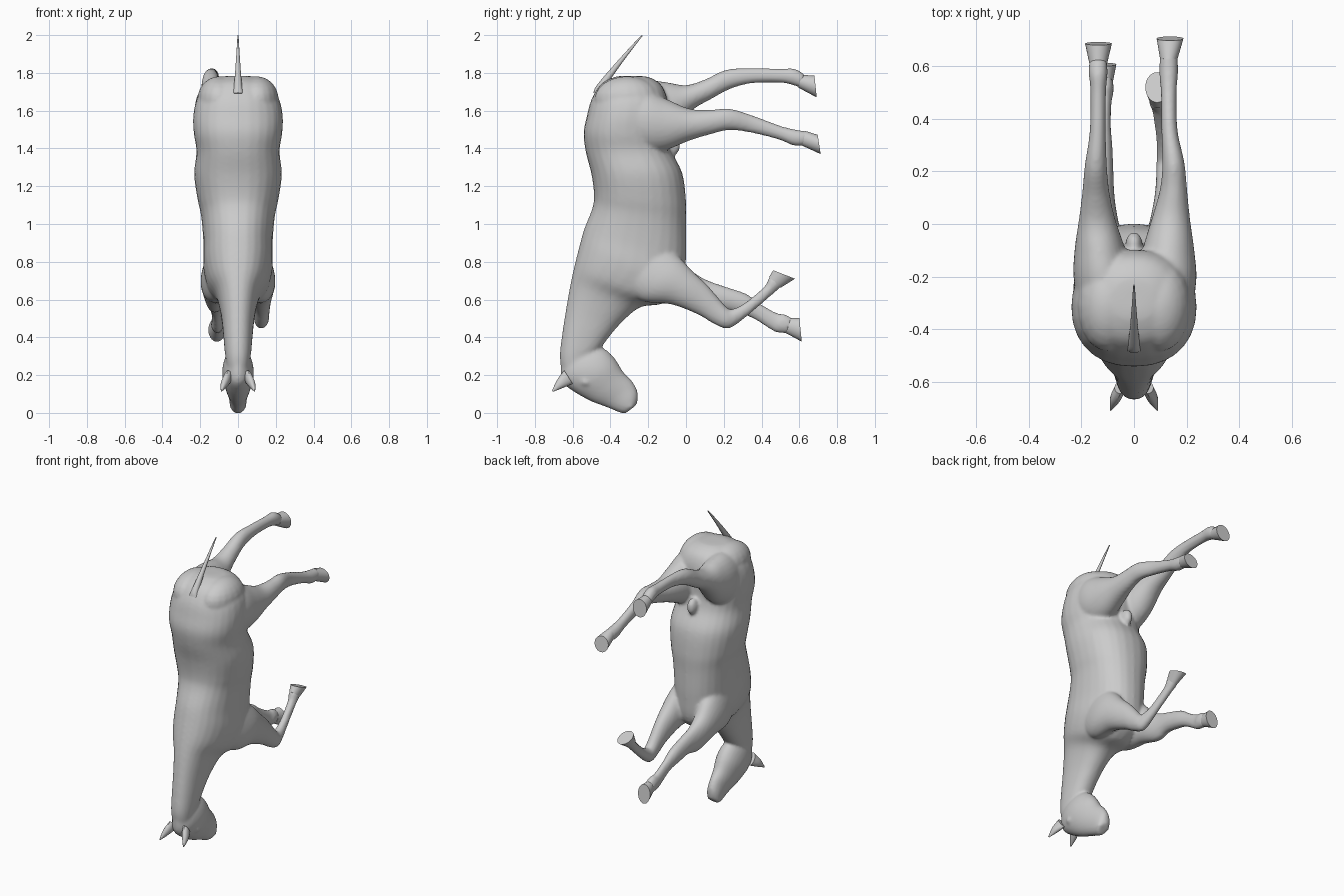
import bpy, bmesh, math
from mathutils import Vector


def loft(name, rings, power=2.0, steps=5, sides=28):
    """Closed tube through rings (x, y1, z1, y2, z2, half_width); edge points lie in the side view."""
    n, samples = len(rings), []
    for i in range(n - 1):
        p = [rings[max(0, min(n - 1, i + k))] for k in (-1, 0, 1, 2)]
        for s in range(steps + (i == n - 2)):
            t = s / steps
            samples.append([0.5 * (2 * b + (c - a) * t + (2 * a - 5 * b + 4 * c - d) * t * t
                                   + (3 * b - a - 3 * c + d) * t ** 3)
                            for a, b, c, d in zip(*p)])
    bm = bmesh.new()
    loops = []
    for x, y1, z1, y2, z2, w in samples:
        mid = Vector((x, (y1 + y2) / 2, (z1 + z2) / 2))
        u = Vector((0, (y2 - y1) / 2, (z2 - z1) / 2))
        loop = []
        for k in range(sides):
            a = 2 * math.pi * k / sides
            c, s = math.cos(a), math.sin(a)
            c = math.copysign(abs(c) ** (2 / power), c)
            s = math.copysign(abs(s) ** (2 / power), s)
            loop.append(bm.verts.new(mid + u * c + Vector((w * s, 0, 0))))
        loops.append(loop)
    for l0, l1 in zip(loops, loops[1:]):
        for k in range(sides):
            j = (k + 1) % sides
            bm.faces.new((l0[k], l0[j], l1[j], l1[k]))
    bm.faces.new(loops[0])
    bm.faces.new(loops[-1])
    bmesh.ops.recalc_face_normals(bm, faces=bm.faces)
    return finish(name, bm)


def ball(name, loc, size):
    bm = bmesh.new()
    bmesh.ops.create_uvsphere(bm, u_segments=20, v_segments=12, radius=1)
    for v in bm.verts:
        v.co = Vector(loc) + Vector([a * b for a, b in zip(v.co, size)])
    return finish(name, bm)


def finish(name, bm):
    me = bpy.data.meshes.new(name)
    bm.to_mesh(me)
    bm.free()
    ob = bpy.data.objects.new(name, me)
    bpy.context.collection.objects.link(ob)
    return ob


def select(obs):
    bpy.ops.object.select_all(action='DESELECT')
    for o in obs:
        o.select_set(True)
    bpy.context.view_layer.objects.active = obs[0]


# Neck and trunk, from the poll up to the rump
trunk = loft("body", [(0, *r) for r in [
    (-.655, .21, -.50, .30, .06), (-.668, .30, -.45, .345, .07),
    (-.655, .42, -.405, .405, .078), (-.635, .55, -.335, .485, .09),
    (-.612, .68, -.24, .56, .115), (-.59, .78, -.12, .58, .16),
    (-.565, .88, -.02, .66, .183), (-.54, .97, 0, .82, .183),
    (-.497, 1.08, 0, 1.0, .195), (-.487, 1.15, 0, 1.12, .215),
    (-.50, 1.26, -.02, 1.27, .232), (-.53, 1.38, -.08, 1.39, .22),
    (-.542, 1.48, -.1, 1.48, .234), (-.525, 1.57, -.1, 1.57, .237),
    (-.50, 1.66, -.1, 1.66, .218), (-.45, 1.74, -.13, 1.735, .165),
    (-.38, 1.777, -.19, 1.775, .10), (-.33, 1.785, -.24, 1.783, .04)]], power=2.25)

# Head, forehead edge then jaw edge
head = loft("head", [(0, *r) for r in [
    (-.665, .25, -.50, .36, .055), (-.655, .165, -.425, .335, .078),
    (-.59, .11, -.375, .285, .083), (-.50, .06, -.33, .215, .065),
    (-.42, .03, -.283, .165, .05), (-.355, .003, -.256, .11, .045),
    (-.325, -.003, -.258, .055, .036), (-.31, .005, -.268, .038, .02)]])

# Front legs share the shoulder rings
shoulder = [(.10, -.12, .90, -.38, .70, .07), (.112, -.03, .82, -.24, .595, .085),
            (.122, .04, .745, -.08, .575, .068)]
bent_leg = loft("bent_front_leg", shoulder + [
    (.125, .11, .68, .06, .522, .05), (.125, .175, .605, .14, .475, .042),
    (.124, .215, .56, .205, .447, .04), (.12, .245, .55, .255, .46, .034),
    (.11, .315, .585, .345, .53, .026), (.095, .415, .67, .45, .62, .026),
    (.09, .435, .71, .485, .65, .032), (.09, .455, .735, .52, .68, .03)])
straight_leg = loft("straight_front_leg", [(-r[0], *r[1:]) for r in shoulder] + [
    (-.123, .12, .70, .07, .53, .05), (-.12, .22, .665, .17, .545, .042),
    (-.12, .32, .63, .27, .528, .038), (-.115, .39, .58, .355, .50, .027),
    (-.112, .48, .53, .45, .44, .027), (-.11, .525, .522, .485, .425, .033),
    (-.11, .565, .50, .54, .42, .03)])

# Hind legs
hind_right = loft("right_hind_leg", [
    (.11, -.36, 1.72, -.36, 1.42, .10), (.122, -.22, 1.71, -.22, 1.38, .115),
    (.13, -.10, 1.66, -.11, 1.39, .10), (.14, .02, 1.61, .02, 1.442, .073),
    (.15, .13, 1.605, .13, 1.475, .052), (.15, .235, 1.61, .23, 1.497, .042),
    (.135, .36, 1.572, .35, 1.482, .031), (.132, .50, 1.52, .49, 1.447, .03),
    (.132, .58, 1.50, .57, 1.415, .036), (.132, .645, 1.49, .63, 1.415, .034)])
hind_left = loft("left_hind_leg", [
    (-.11, -.34, 1.74, -.36, 1.44, .10), (-.12, -.20, 1.76, -.20, 1.42, .11),
    (-.13, -.10, 1.75, -.08, 1.48, .095), (-.14, .0, 1.735, .03, 1.60, .07),
    (-.145, .10, 1.765, .14, 1.665, .052), (-.145, .215, 1.817, .235, 1.715, .042),
    (-.138, .35, 1.825, .35, 1.745, .031), (-.136, .50, 1.822, .50, 1.748, .03),
    (-.136, .575, 1.822, .565, 1.735, .036), (-.136, .63, 1.79, .61, 1.72, .034)])

# Small swellings: groin, eyes, nostrils, chin
bumps = [ball("groin", (0, -.075, 1.415), (.032, .045, .055)),
         ball("chin", (0, -.283, .10), (.028, .028, .025))]
for s in (-1, 1):
    bumps += [ball("eye", (s * .068, -.53, .165), (.016, .028, .022)),
              ball("nostril", (s * .026, -.30, .04), (.018, .026, .022)),
              ball("buttock", (s * .10, -.31, 1.66), (.115, .175, .122))]

# Fuse everything into one smooth skin
select([trunk, head, bent_leg, straight_leg, hind_right, hind_left] + bumps)
bpy.ops.object.join()
remesh = trunk.modifiers.new("fuse", 'REMESH')
remesh.mode = 'VOXEL'
remesh.voxel_size = .01
remesh.use_smooth_shade = True
soften = trunk.modifiers.new("soften", 'SMOOTH')
soften.factor = .5
soften.iterations = 6
for m in ("fuse", "soften"):
    bpy.ops.object.modifier_apply(modifier=m)

# Hooves: coronet ring, then flat flared sole
details = []
for name, top, sole in [
        ("bent_front_hoof", (.09, .44, .72, .50, .662, .03), (.088, .462, .755, .577, .71, .045)),
        ("straight_front_hoof", (-.11, .555, .502, .53, .422, .03), (-.112, .60, .502, .613, .377, .045)),
        ("right_hind_hoof", (.132, .63, 1.493, .615, 1.415, .032), (.137, .697, 1.472, .713, 1.37, .051)),
        ("left_hind_hoof", (-.136, .61, 1.79, .595, 1.722, .032), (-.135, .68, 1.785, .692, 1.67, .051))]:
    details.append(loft(name, [top, sole]))

# Tail
details.append(loft("tail", [
    (0, -.49, 1.695, -.44, 1.67, .035), (0, -.468, 1.74, -.425, 1.725, .022),
    (0, -.352, 1.875, -.333, 1.86, .011), (0, -.236, 2.0, -.23, 1.996, .003)], sides=14))

# Ears
for side, s in (("left", -1), ("right", 1)):
    details.append(loft(side + "_ear", [
        (s * .052, -.645, .225, -.60, .155, .022), (s * .07, -.68, .178, -.645, .135, .021),
        (s * .088, -.71, .117, -.703, .112, .003)], sides=14))

select(details)
bpy.ops.object.shade_smooth_by_angle(angle=math.radians(40))
